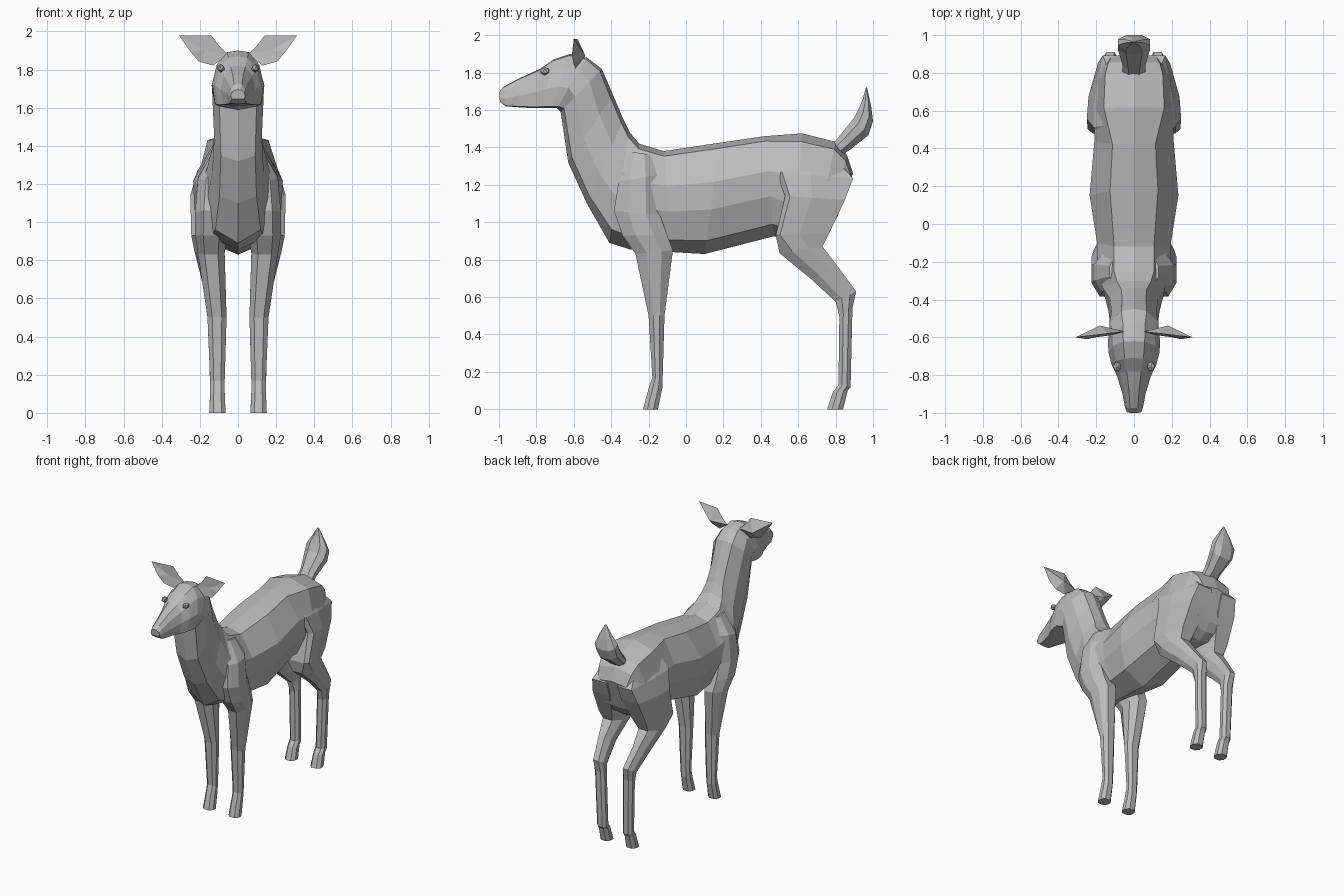
import bpy, bmesh
from mathutils import Vector

if "Cube" in bpy.data.objects:
    bpy.data.objects.remove(bpy.data.objects["Cube"])

grey = bpy.data.materials.new("plain_grey")
grey.use_nodes = True
COLOUR = (0.5, 0.5, 0.5, 1)
grey.diffuse_color = COLOUR
grey.node_tree.nodes["Principled BSDF"].inputs["Base Color"].default_value = COLOUR


def finish(name, bm):
    bmesh.ops.recalc_face_normals(bm, faces=bm.faces)
    mesh = bpy.data.meshes.new(name)
    bm.to_mesh(mesh)
    bm.free()
    mesh.materials.append(grey)
    obj = bpy.data.objects.new(name, mesh)
    bpy.context.collection.objects.link(obj)
    return obj


def section(a, b, half, profile, cx=0):
    """Ring spanning a to b in the (y, z) plane, widened sideways by profile."""
    a, b = Vector(a), Vector(b)
    pts = []
    for t, w in profile:
        p = a.lerp(b, t)
        pts.append((cx + w * half, p.x, p.y))
    return pts


def loft(name, rings):
    bm = bmesh.new()
    loops = [[bm.verts.new(p) for p in ring] for ring in rings]
    n = len(loops[0])
    for lo, hi in zip(loops, loops[1:]):
        for i in range(n):
            j = (i + 1) % n
            bm.faces.new((lo[i], lo[j], hi[j], hi[i]))
    bm.faces.new(loops[0])
    bm.faces.new(loops[-1])
    return finish(name, bm)


def mirrored(half):
    """Complete a right-hand half profile with its opposite side."""
    return half + [(t, -w) for t, w in reversed(half) if w > 0]


RUMP = mirrored([(0, 0), (.08, .78), (.4, 1), (.7, .95), (.95, .7), (1, 0)])
TORSO = mirrored([(0, 0), (.05, .54), (.35, 1), (.6, .97), (.88, .72), (1, 0)])
NECK = mirrored([(0, 0), (.05, .5), (.3, .95), (.65, 1), (.92, .72), (1, 0)])
HEAD = mirrored([(0, 0), (.03, .42), (.25, .82), (.6, 1), (.97, .88), (1, 0)])
LIMB = mirrored([(0, .5), (.3, 1), (.7, 1), (1, .5)])
HAUNCH = mirrored([(0, .75), (.08, 1), (.45, .93), (1, .55)])

# Body, neck and head in one skin: top, bottom, half width, profile
body = [
    ((.893, 1.26), (.81, 1.03), .15, RUMP),
    ((.86, 1.36), (.77, .97), .175, RUMP),
    ((.80, 1.43), (.70, .93), .195, RUMP),
    ((.62, 1.475), (.58, .92), .205, RUMP),
    ((.42, 1.46), (.47, .925), .21, TORSO),
    ((.18, 1.425), (.10, .83), .235, TORSO),
    ((-.12, 1.38), (-.07, .84), .195, TORSO),
    ((-.25, 1.42), (-.30, .855), .195, TORSO),
    ((-.30, 1.48), (-.41, .89), .165, TORSO),
    ((-.335, 1.55), (-.53, 1.10), .135, NECK),
    ((-.39, 1.68), (-.63, 1.32), .125, NECK),
    ((-.45, 1.82), (-.67, 1.59), .135, NECK),
    ((-.53, 1.88), (-.69, 1.61), .138, HEAD),
    ((-.62, 1.90), (-.72, 1.61), .135, HEAD),
    ((-.71, 1.87), (-.77, 1.61), .118, HEAD),
    ((-.78, 1.82), (-.82, 1.61), .09, HEAD),
    ((-.89, 1.77), (-.90, 1.615), .062, HEAD),
    ((-.975, 1.725), (-.965, 1.62), .048, HEAD),
    ((-1.0, 1.695), (-.995, 1.645), .038, HEAD),
]
loft("body", [section(*r) for r in body])

# Limbs: front edge, back edge, half width, sideways centre, profile
front_leg = [
    ((-.32, 1.38), (-.18, 1.36), .05, .08, LIMB),
    ((-.36, 1.22), (-.155, 1.25), .085, .125, LIMB),
    ((-.385, 1.06), (-.14, 1.04), .09, .135, LIMB),
    ((-.34, .93), (-.10, .93), .085, .14, LIMB),
    ((-.27, .83), (-.07, .85), .07, .14, LIMB),
    ((-.20, .50), (-.115, .50), .05, .11, LIMB),
    ((-.18, .17), (-.125, .16), .038, .108, LIMB),
    ((-.20, .11), (-.125, .12), .038, .108, LIMB),
    ((-.23, 0), (-.15, 0), .043, .108, LIMB),
]
hind_leg = [
    ((.50, 1.37), (.76, 1.38), .06, .08, HAUNCH),
    ((.48, 1.27), (.893, 1.235), .11, .105, HAUNCH),
    ((.53, 1.14), (.85, 1.12), .13, .12, HAUNCH),
    ((.48, .93), (.765, .94), .10, .145, HAUNCH),
    ((.50, .835), (.73, .87), .078, .15, LIMB),
    ((.67, .695), (.81, .765), .05, .145, LIMB),
    ((.80, .575), (.91, .63), .042, .125, LIMB),
    ((.82, .50), (.89, .54), .04, .118, LIMB),
    ((.815, .13), (.88, .12), .038, .108, LIMB),
    ((.785, .09), (.865, .10), .038, .108, LIMB),
    ((.755, 0), (.84, 0), .043, .108, LIMB),
]

# Ear outline, tip first, then front hollow and back bulge points
EAR_RIM = [(.31, -.60, 1.98), (.14, -.58, 1.98), (.095, -.575, 1.92), (.05, -.57, 1.88),
           (.13, -.59, 1.822), (.205, -.60, 1.842), (.25, -.61, 1.895)]
EAR_MIDDLE = [(.17, -.585, 1.90), (.18, -.538, 1.89)]


def ear(name, side):
    bm = bmesh.new()
    rim = [bm.verts.new((side * x, y, z)) for x, y, z in EAR_RIM]
    for x, y, z in EAR_MIDDLE:
        mid = bm.verts.new((side * x, y, z))
        for i, v in enumerate(rim):
            bm.faces.new((v, rim[(i + 1) % len(rim)], mid))
    finish(name, bm)


def eye(name, side):
    bm = bmesh.new()
    bmesh.ops.create_icosphere(bm, subdivisions=1, radius=.028)
    for v in bm.verts:
        v.co = (side * (.09 + v.co.x * .8), -.755 + v.co.y, 1.808 + v.co.z * .8)
    finish(name, bm)


for label, side in (("left", 1), ("right", -1)):
    for part, rows in (("front_leg", front_leg), ("hind_leg", hind_leg)):
        loft(f"{label}_{part}", [section(a, b, w, prof, side * cx) for a, b, w, cx, prof in rows])
    ear(f"{label}_ear", side)
    eye(f"{label}_eye", side)

# Upturned tail
tail = [
    ((.78, 1.41), (.82, 1.35), .06),
    ((.82, 1.46), (.88, 1.39), .06),
    ((.90, 1.56), (.975, 1.465), .085),
    ((.925, 1.61), (1.0, 1.54), .085),
    ((.945, 1.66), (.99, 1.62), .05),
    ((.962, 1.72), (.968, 1.72), .006),
]
loft("tail", [section(*r, LIMB) for r in tail])
